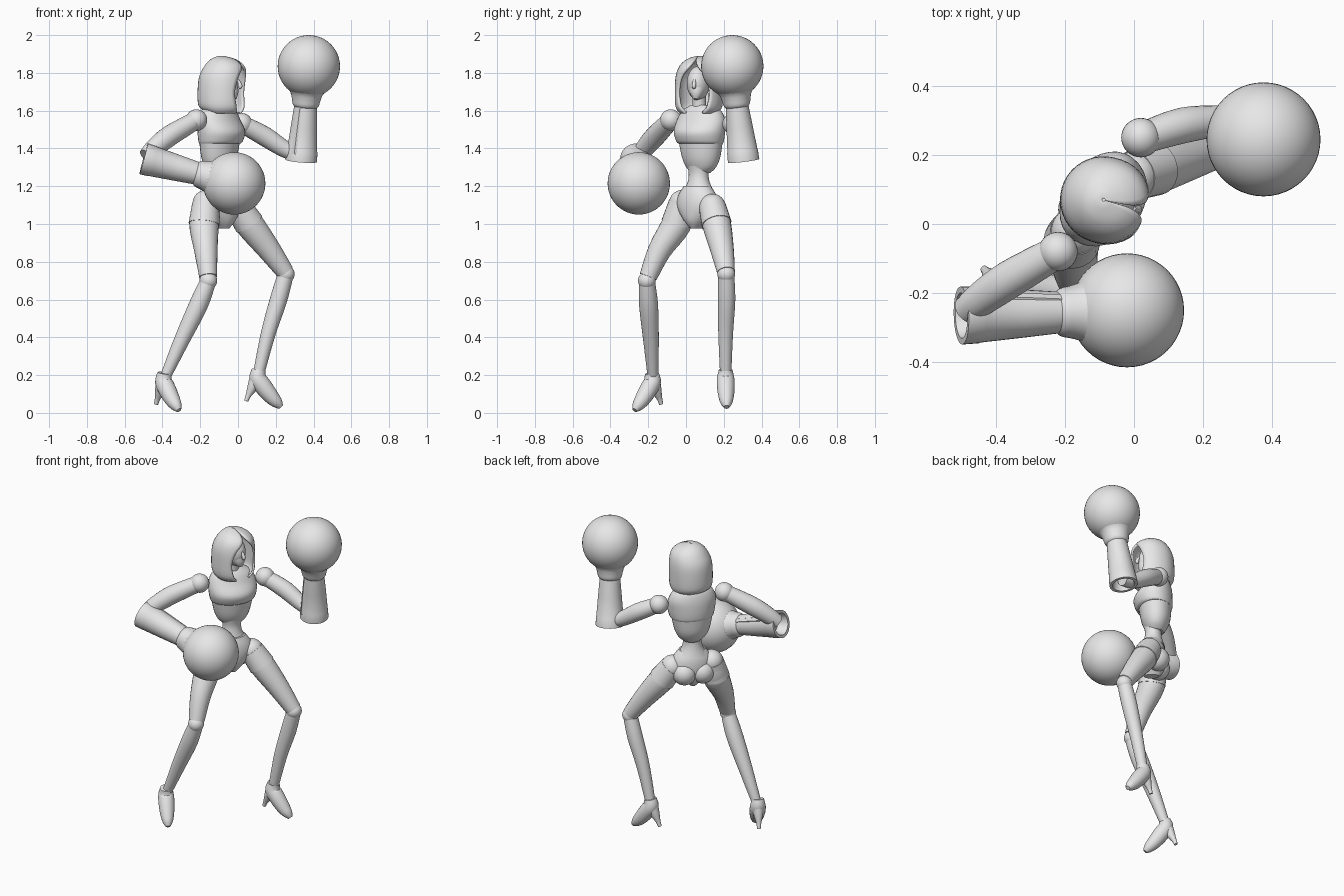
import bpy, bmesh, math
from mathutils import Vector

cube = bpy.data.objects.get("Cube")
if cube:
    bpy.data.objects.remove(cube, do_unlink=True)

grey = bpy.data.materials.new("plain grey")
grey.use_nodes = True
grey.diffuse_color = (0.8, 0.8, 0.8, 1)
grey.node_tree.nodes["Principled BSDF"].inputs["Base Color"].default_value = (0.8, 0.8, 0.8, 1)


def finish(name, bm, angle=40):
    """Turn a bmesh into a smooth shaded object."""
    bmesh.ops.recalc_face_normals(bm, faces=bm.faces)
    mesh = bpy.data.meshes.new(name)
    bm.to_mesh(mesh)
    bm.free()
    mesh.materials.append(grey)
    obj = bpy.data.objects.new(name, mesh)
    bpy.context.collection.objects.link(obj)
    bpy.ops.object.select_all(action='DESELECT')
    obj.select_set(True)
    bpy.context.view_layer.objects.active = obj
    bpy.ops.object.shade_smooth_by_angle(angle=math.radians(angle))
    return obj


def skin(name, rings, wrap=True, caps=True, angle=40):
    """Join rings of points with quads."""
    bm = bmesh.new()
    rows = [[bm.verts.new(p) for p in ring] for ring in rings]
    n = len(rows[0])
    for a, b in zip(rows, rows[1:]):
        for i in range(n if wrap else n - 1):
            j = (i + 1) % n
            bm.faces.new((a[i], a[j], b[j], b[i]))
    if caps:
        bm.faces.new(rows[0])
        bm.faces.new(rows[-1])
    return finish(name, bm, angle)


def spline(stations, steps=4):
    """Resample stations with a smooth curve through them."""
    pts = [Vector(s) for s in stations]
    ext = [pts[0]] + pts + [pts[-1]]
    out = []
    for a, b, c, d in zip(ext, ext[1:], ext[2:], ext[3:]):
        for k in range(steps):
            t = k / steps
            out.append(b + (c - a) * (t / 2) + (2 * a - 5 * b + 4 * c - d) * (t * t / 2)
                       + (3 * b - a - 3 * c + d) * (t ** 3 / 2))
    return out + [pts[-1]]


def tube(name, stations, axis=None, smooth=True, caps=True, n=24):
    """Round limb through (x, y, z, radius) stations."""
    st = spline(stations) if smooth else [Vector(s) for s in stations]
    centres = [s.xyz for s in st]
    u = Vector((0.3, 0.9, 0.1))
    rings = []
    for i, s in enumerate(st):
        t = axis or (centres[min(i + 1, len(st) - 1)] - centres[max(i - 1, 0)]).normalized()
        u = (u - t * u.dot(t)).normalized()
        v = t.cross(u)
        rings.append([centres[i] + (u * math.cos(q) + v * math.sin(q)) * s[3]
                      for q in (math.tau * k / n for k in range(n))])
    return skin(name, rings, caps=caps)


def trunk(name, centre, yaw, levels, smooth=True):
    """Stacked ovals: (height, half width, half depth, forward shift)."""
    f = Vector((math.cos(yaw), math.sin(yaw), 0))
    u = Vector((-f.y, f.x, 0))
    rings = []
    for z, a, b, shift in (spline(levels) if smooth else levels):
        c = Vector((centre[0], centre[1], z)) + f * shift
        rings.append([c + u * a * math.cos(q) + f * b * math.sin(q)
                      for q in (math.tau * k / 32 for k in range(32))])
    return skin(name, rings)


def ball(name, centre, r, scale=(1, 1, 1), yaw=0, seg=32):
    bpy.ops.mesh.primitive_uv_sphere_add(segments=seg, ring_count=seg // 2, radius=r,
                                         location=centre, rotation=(0, 0, yaw))
    obj = bpy.context.object
    obj.name = name
    obj.scale = scale
    obj.data.materials.append(grey)
    bpy.ops.object.shade_smooth()
    return obj


# Torso
CHEST, HIPS = (-0.1, 0.08), (-0.085, 0.06)
chest_yaw, hip_yaw, head_yaw = map(math.radians, (-36, -41, -16))
trunk("upper_chest", CHEST, chest_yaw, [
    (1.425, 0.128, 0.097, 0.005), (1.44, 0.136, 0.108, 0.01), (1.49, 0.146, 0.115, 0.015),
    (1.55, 0.143, 0.095, 0.0), (1.6, 0.115, 0.075, -0.005), (1.63, 0.06, 0.05, -0.005)])
trunk("ribcage", CHEST, chest_yaw, [
    (1.27, 0.05, 0.045, 0), (1.3, 0.085, 0.065, 0), (1.35, 0.108, 0.085, 0), (1.43, 0.125, 0.096, 0.003)])
trunk("waist", (-0.092, 0.067), hip_yaw, [
    (1.17, 0.09, 0.07, 0), (1.22, 0.062, 0.055, 0), (1.27, 0.056, 0.048, 0), (1.33, 0.07, 0.06, 0)])
trunk("pelvis", HIPS, hip_yaw, [
    (0.975, 0.025, 0.045, 0), (1.02, 0.07, 0.075, 0), (1.09, 0.122, 0.085, 0),
    (1.15, 0.115, 0.08, 0), (1.2, 0.078, 0.063, 0)])

# Head and hood
tube("neck", [(-0.095, 0.075, 1.57, 0.045), (-0.085, 0.07, 1.64, 0.035), (-0.08, 0.07, 1.72, 0.04)])
ball("face", (-0.07, 0.065, 1.745), 0.09, (0.82, 0.66, 1), head_yaw)
tube("chin", [(-0.05, 0.06, 1.73, 0.052), (-0.03, 0.055, 1.69, 0.035), (-0.02, 0.052, 1.66, 0.012)])
tube("nose", [(0.0, 0.045, 1.765, 0.006), (0.012, 0.042, 1.73, 0.012), (0.004, 0.043, 1.72, 0.006)], n=10)
hood_rings = []
for z, r, gap, lean in spline([
        (1.585, 0.1, 0.45, 0), (1.62, 0.122, 0.62, 0), (1.7, 0.126, 0.72, 0), (1.78, 0.122, 0.55, 0.004),
        (1.835, 0.103, 0.22, 0.012), (1.87, 0.068, 0.06, 0.008), (1.887, 0.025, 0.02, 0), (1.889, 0.004, 0.01, 0)]):
    row = []
    for k in range(33):
        q = head_yaw + gap + (math.tau - 2 * gap) * k / 32
        front = 1 + 0.08 * max(0, math.cos(q - head_yaw))
        low = 0.02 * max(0, -math.cos(q - head_yaw)) * max(0, (1.65 - z) / 0.07)
        row.append(Vector((-0.088 + r * front * math.cos(q) + lean, 0.07 + r * front * math.sin(q), z + low)))
    hood_rings.append(row)
hood = skin("hood", hood_rings, wrap=False, caps=False, angle=60)
shell = hood.modifiers.new("thickness", 'SOLIDIFY')
shell.thickness = 0.012
shell.offset = -1

# Arms
SHOULDERS = {"left": (0.02, 0.25, 1.53), "right": (-0.22, -0.08, 1.55)}
for side, p in SHOULDERS.items():
    ball(side + "_shoulder", p, 0.057)
tube("left_upper_arm", [(0.03, 0.25, 1.525, 0.046), (0.14, 0.285, 1.465, 0.052),
                        (0.26, 0.3, 1.39, 0.044), (0.345, 0.305, 1.37, 0.04)])
tube("right_upper_arm", [(-0.23, -0.085, 1.545, 0.048), (-0.36, -0.16, 1.468, 0.055),
                         (-0.44, -0.215, 1.405, 0.05), (-0.485, -0.25, 1.36, 0.042)])


def glove(side, elbow, fist, seam):
    """Flared hollow sleeve, cuff and round fist along one axis."""
    elbow, fist = Vector(elbow), Vector(fist)
    axis = (fist - elbow).normalized()

    def along(profile):
        return [(*(elbow + axis * d), r) for d, r in profile]
    tube(side + "_sleeve", along([(0.06, 0.045), (0.025, 0.06), (0, 0.066), (0, 0.084), (0.05, 0.082),
                                  (0.055, 0.08), (0.18, 0.07), (0.32, 0.058)]), axis, smooth=False, n=32)
    tube(side + "_cuff", along([(0.285, 0.058), (0.3, 0.07), (0.335, 0.078), (0.365, 0.09), (0.41, 0.128)]),
         axis, n=32)
    ball(side + "_fist", fist, 0.165, seg=48)
    # Raised flap beside the sleeve
    s = Vector(seam)
    s = (s - axis * s.dot(axis)).normalized()
    tube(side + "_sleeve_flap", [(*(elbow + axis * d + s * h), r) for d, h, r in
                                 ((0.04, 0.066, 0.022), (0.18, 0.056, 0.02), (0.31, 0.045, 0.018))], n=6)


glove("left", (0.335, 0.305, 1.335), (0.375, 0.245, 1.835), (-0.5, -0.85, 0))
glove("right", (-0.5, -0.265, 1.345), (-0.02, -0.25, 1.215), (0, 0.7, 0.7))

# Legs: thigh, hip shell, knee, shin
THIGHS = {
    "left": [(0.0, 0.14, 1.09, 0.068), (0.06, 0.162, 1.0, 0.076), (0.16, 0.19, 0.87, 0.063), (0.25, 0.212, 0.745, 0.047)],
    "right": [(-0.17, -0.02, 1.11, 0.068), (-0.18, -0.05, 1.0, 0.078), (-0.17, -0.14, 0.86, 0.062), (-0.158, -0.2, 0.72, 0.047)]}
SHINS = {
    "left": [(0.253, 0.213, 0.735, 0.042), (0.215, 0.215, 0.6, 0.046), (0.16, 0.21, 0.42, 0.039), (0.11, 0.21, 0.21, 0.03)],
    "right": [(-0.157, -0.207, 0.7, 0.042), (-0.21, -0.198, 0.57, 0.05), (-0.3, -0.185, 0.38, 0.041), (-0.385, -0.175, 0.19, 0.028)]}
for side in ("left", "right"):
    thigh = THIGHS[side]
    tube(side + "_thigh", thigh)
    tube(side + "_hip_shell", [(*s[:3], s[3] + 0.004) for s in thigh[:2]])
    ball(side + "_hip", thigh[0][:3], 0.07)
    ball(side + "_knee", SHINS[side][0][:3], 0.047)
    tube(side + "_shin", SHINS[side])
    sign = 1 if side == "left" else -1
    back = Vector((-math.cos(hip_yaw), -math.sin(hip_yaw), 0))
    across = Vector((-math.sin(hip_yaw), math.cos(hip_yaw), 0))
    ball(side + "_buttock", Vector((*HIPS, 1.06)) + back * 0.035 + across * sign * 0.055, 0.072)


def foot(side, x, y, lift, heading):
    """Pointed shoe with a high heel, laid out along the heading."""
    d = Vector(heading).normalized()

    def place(profile):
        return [(x + d.x * f, y + d.y * f, z + lift, r) for f, z, r in profile]
    tube(side + "_shoe", place([(0, 0.215, 0.036), (-0.005, 0.17, 0.046), (0.025, 0.125, 0.047),
                                (0.065, 0.075, 0.041), (0.098, 0.04, 0.03), (0.118, 0.018, 0.014)]))
    tube(side + "_heel", place([(-0.015, 0.165, 0.036), (-0.035, 0.12, 0.027), (-0.055, 0.08, 0.015),
                                (-0.067, 0.05, 0.011)]), n=16)


foot("left", 0.11, 0.21, 0.013, (1, 0.04))
foot("right", -0.39, -0.182, -0.004, (0.65, -0.76))
